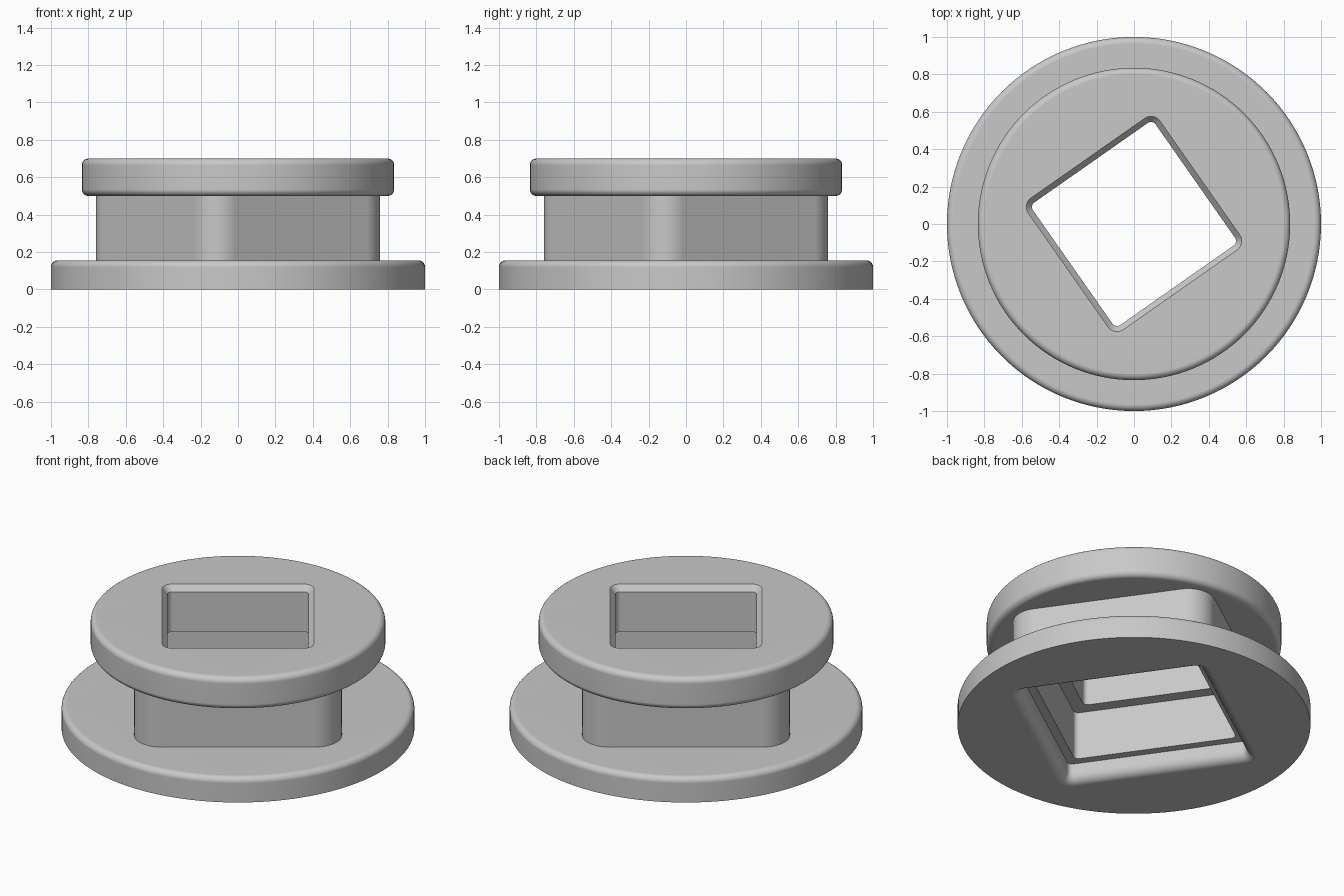
import bpy, bmesh
from math import sin, cos, radians, pi

SIDES = 128            # points in every ring
TURN = radians(35)     # turn of the square hub and socket
STEPS = 6              # segments in each rounded edge

old = bpy.data.objects.get("Cube")
if old:
    bpy.data.objects.remove(old, do_unlink=True)


def disc(radius, z):
    """Round ring."""
    turns = [TURN + 2 * pi * (i + 0.5) / SIDES for i in range(SIDES)]
    return [(radius * cos(a), radius * sin(a), z) for a in turns]


def square(half, corner, z):
    """Square ring with rounded corners."""
    per = SIDES // 4
    ring = []
    for quarter in range(4):
        mid = TURN + pi / 4 + quarter * pi / 2
        reach = (half - corner) * 2 ** 0.5
        for k in range(per):
            a = mid - pi / 4 + (pi / 2) * k / (per - 1)
            ring.append((reach * cos(mid) + corner * cos(a),
                         reach * sin(mid) + corner * sin(a), z))
    return ring


def arc():
    return [(pi / 2) * i / STEPS for i in range(STEPS + 1)]


base_top, cap_bottom, cap_top = 0.155, 0.5, 0.7
edge, cap_radius = 0.035, 0.835
flare = 0.06
rings = []

# Base flange: sharp lower rim, rounded upper rim
rings.append(disc(1, 0))
for t in arc():
    rings.append(disc(1 - edge + edge * cos(t), base_top - edge + edge * sin(t)))

# Square hub between the flanges
rings += [square(0.588, 0.155, z) for z in (base_top, cap_bottom)]

# Upper flange: both rims rounded
for t in arc():
    rings.append(disc(cap_radius - edge + edge * sin(t), cap_bottom + edge - edge * cos(t)))
for t in arc():
    rings.append(disc(cap_radius - edge + edge * cos(t), cap_top - edge + edge * sin(t)))

# Socket from the top down: chamfer, narrow part, middle part, wide part
rings += [square(0.43, 0.06, cap_top), square(0.4, 0.03, cap_top - 0.035),
          square(0.4, 0.03, 0.415), square(0.475, 0.03, 0.415),
          square(0.475, 0.03, 0.115), square(0.525, 0.03, 0.115)]

# Rounded flare at the lower mouth of the socket
for t in reversed(arc()):
    out = flare - flare * sin(t)
    rings.append(square(0.525 + out, 0.03 + out, flare - flare * cos(t)))

# Join all rings into one closed skin
bm = bmesh.new()
loops = [[bm.verts.new(p) for p in ring] for ring in rings]
for low, high in zip(loops, loops[1:] + loops[:1]):
    for i in range(SIDES):
        j = (i + 1) % SIDES
        bm.faces.new((low[i], low[j], high[j], high[i]))
bmesh.ops.recalc_face_normals(bm, faces=bm.faces)
mesh = bpy.data.meshes.new("flanged_bushing")
bm.to_mesh(mesh)
bm.free()

bushing = bpy.data.objects.new("flanged_bushing", mesh)
bpy.context.collection.objects.link(bushing)

# Plain grey
grey = bpy.data.materials.new("plain_grey")
colour = (0.58, 0.58, 0.58, 1)
grey.use_nodes = True
grey.diffuse_color = colour
grey.node_tree.nodes["Principled BSDF"].inputs["Base Color"].default_value = colour
mesh.materials.append(grey)

# Smooth curves, crisp edges, flat faces
bpy.ops.object.select_all(action="DESELECT")
bushing.select_set(True)
bpy.context.view_layer.objects.active = bushing
bpy.ops.object.shade_smooth_by_angle(angle=radians(30))
weighted = bushing.modifiers.new("flat_face_shading", "WEIGHTED_NORMAL")
weighted.keep_sharp = True
